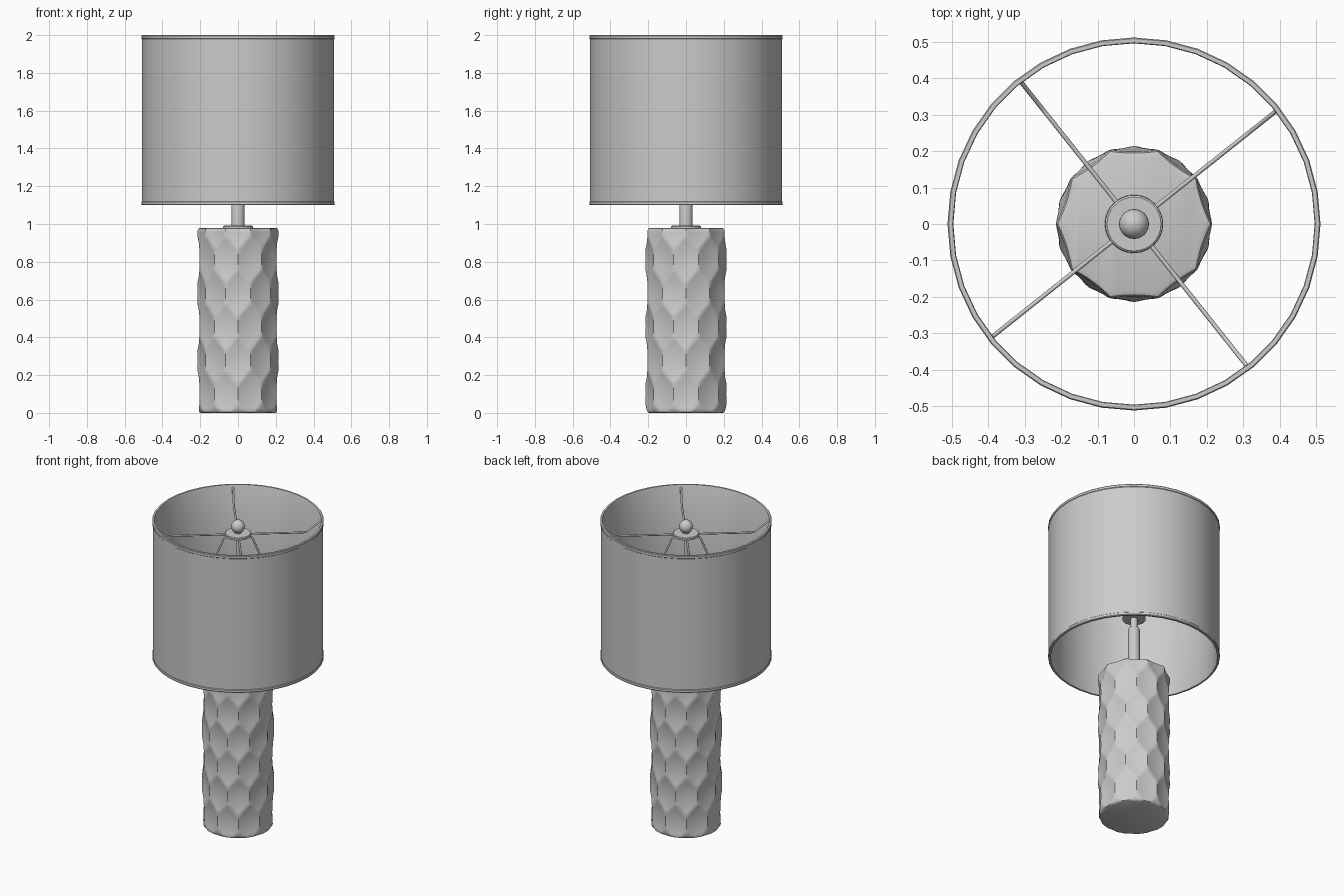
import bpy, bmesh, math
from mathutils import Vector

if "Cube" in bpy.data.objects:
    bpy.data.objects.remove(bpy.data.objects["Cube"])

grey = bpy.data.materials.new("soft_grey")
grey.diffuse_color = (0.6, 0.6, 0.6, 1)
grey.use_nodes = True
grey.node_tree.nodes["Principled BSDF"].inputs["Base Color"].default_value = grey.diffuse_color


def finish(name, bm, angle=35):
    bmesh.ops.recalc_face_normals(bm, faces=bm.faces)
    me = bpy.data.meshes.new(name)
    bm.to_mesh(me)
    bm.free()
    ob = bpy.data.objects.new(name, me)
    bpy.context.collection.objects.link(ob)
    me.materials.append(grey)
    bpy.ops.object.select_all(action='DESELECT')
    ob.select_set(True)
    bpy.context.view_layer.objects.active = ob
    bpy.ops.object.shade_smooth_by_angle(angle=math.radians(angle))
    return ob


def rings_mesh(rings, closed=False):
    """Skin a list of point rings; cap the ends unless the profile is closed."""
    bm = bmesh.new()
    vs = [[bm.verts.new(p) for p in ring] for ring in rings]
    n = len(vs[0])
    for i in range(len(vs) if closed else len(vs) - 1):
        a, b = vs[i], vs[(i + 1) % len(vs)]
        for j in range(n):
            k = (j + 1) % n
            bm.faces.new((a[j], a[k], b[k], b[j]))
    if not closed:
        bm.faces.new(vs[0])
        bm.faces.new(vs[-1])
    return bm


def lathe(name, profile, n=32, closed=False):
    rings = [[(r * math.cos(2 * math.pi * j / n), r * math.sin(2 * math.pi * j / n), z)
              for j in range(n)] for r, z in profile]
    return finish(name, rings_mesh(rings, closed))


def wire(name, points, radius):
    """Round wire lying in one vertical plane through the z axis."""
    pts = [Vector(p) for p in points]
    flat = pts[-1] - pts[0]
    side = Vector((-flat.y, flat.x, 0)).normalized()
    rings = []
    for i, p in enumerate(pts):
        t = (pts[min(i + 1, len(pts) - 1)] - pts[max(i - 1, 0)]).normalized()
        up = t.cross(side)
        rings.append([p + radius * (math.cos(a) * side + math.sin(a) * up)
                      for a in (2 * math.pi * j / 8 for j in range(8))])
    return finish(name, rings_mesh(rings), 50)


# Hammered base: staggered rows of shallow hollows meeting in ridges
HEIGHT, COLS, ROW, SEG = 0.98, 10, 0.178, 120


def base_radius(ang, z):
    best = 9
    for i in range(-1, 7):
        step = 2 * math.pi / COLS
        off = (ang - math.pi / 2 - (0 if i % 2 else step / 2)) / step
        du = (off - round(off)) * step * 0.21
        dv = z - (0.10 + i * ROW)
        best = min(best, (du / 0.068) ** 2 + (dv / 0.12) ** 2)
    return min(0.214, 0.198 + 0.016 * best)


levels = [(0.0, 0.012), (0.004, 0.004)]
levels += [(0.015 + (HEIGHT - 0.03) * i / 90, 0) for i in range(91)]
levels += [(HEIGHT - 0.004, 0.004), (HEIGHT, 0.014)]
rings = []
for z, inset in levels:
    ring = []
    for j in range(SEG):
        a = 2 * math.pi * j / SEG
        r = base_radius(a, z) - inset
        ring.append((r * math.cos(a), r * math.sin(a), z))
    rings.append(ring)
finish("hammered_base", rings_mesh(rings), 40)

# Neck: flange, socket tube and thin post
lathe("neck_flange", [(0.08, 0.975), (0.08, 0.986), (0.074, 0.991)])
lathe("neck_tube", [(0.035, 0.98), (0.035, 1.29), (0.03, 1.30)])
lathe("post", [(0.022, 1.29), (0.022, 1.37), (0.013, 1.375), (0.013, 1.91)], 16)
lathe("harp_saddle", [(0.07, 1.362), (0.07, 1.378)])

# Drum shade: thin open wall with softened rims
lathe("shade", [(0.498, 1.1), (0.509, 1.1), (0.512, 1.104), (0.512, 1.117), (0.509, 1.12),
                (0.509, 1.98), (0.512, 1.983), (0.512, 1.996), (0.509, 2.0),
                (0.498, 2.0), (0.496, 1.996), (0.496, 1.104)], 36, True)

# Spider disc and ball finial
lathe("spider_disc", [(0.074, 1.898), (0.079, 1.901), (0.079, 1.912), (0.074, 1.916)])
lathe("finial_stem", [(0.02, 1.91), (0.02, 1.94)], 16)
lathe("finial_ball", [(0.041 * math.sin(t), 1.957 - 0.041 * math.cos(t))
                      for t in (math.pi * (0.02 + 0.96 * i / 14) for i in range(15))], 24)

# Four spider arms that step up to the rim, and two harp legs
for i in range(4):
    a = math.radians(38.5 + 90 * i)
    c, s = math.cos(a), math.sin(a)
    wire(f"spider_arm_{i + 1}", [(r * c, r * s, z) for r, z in
                                 ((0.06, 1.906), (0.39, 1.906), (0.41, 1.912), (0.502, 1.985))], 0.006)
    if i % 2 == 0:
        wire(f"harp_leg_{i // 2 + 1}", [(r * c, r * s, z) for r, z in
                                        ((0.06, 1.902), (0.085, 1.88), (0.13, 1.77), (0.16, 1.65),
                                         (0.15, 1.52), (0.10, 1.42), (0.062, 1.37))], 0.006)
